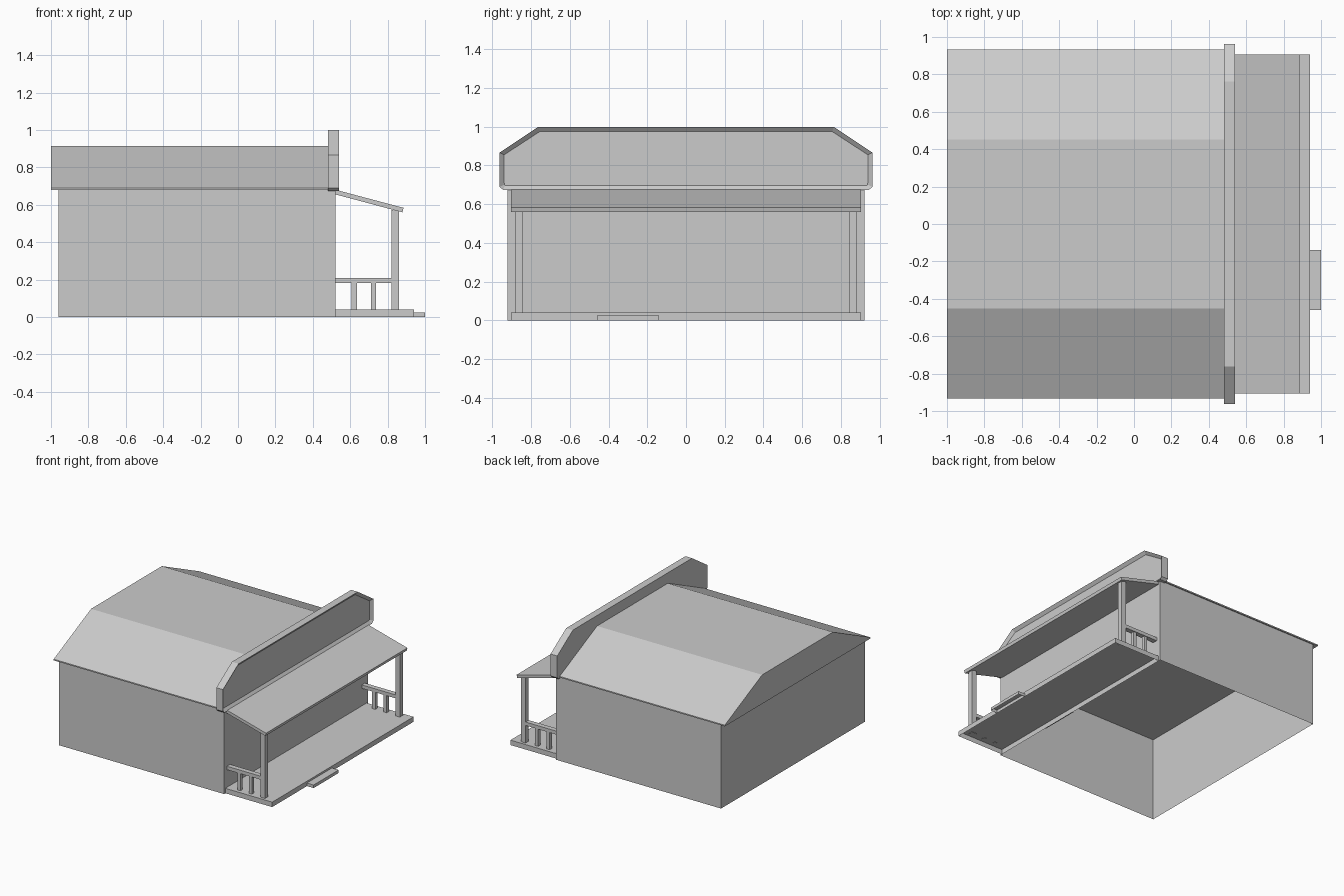
import bpy, bmesh
from mathutils import Vector

if "Cube" in bpy.data.objects:
    bpy.data.objects.remove(bpy.data.objects["Cube"])


def finish(name, bm):
    bmesh.ops.remove_doubles(bm, verts=bm.verts, dist=1e-5)
    me = bpy.data.meshes.new(name)
    bm.to_mesh(me)
    bm.free()
    ob = bpy.data.objects.new(name, me)
    bpy.context.collection.objects.link(ob)
    return ob


def box(name, x, y, z, open_faces=()):
    """Box from ranges; open_faces lists outward directions left open."""
    bm = bmesh.new()
    bmesh.ops.create_cube(bm, size=1)
    for v in bm.verts:
        v.co = [r[0] if c < 0 else r[1] for c, r in zip(v.co, (x, y, z))]
    bm.normal_update()
    gone = [f for f in bm.faces if any(f.normal.dot(Vector(d)) > 0.9 for d in open_faces)]
    bmesh.ops.delete(bm, geom=gone, context='FACES')
    return finish(name, bm)


def prism(pts, x0, x1):
    """Extrude a (y, z) profile along x; returns the bmesh."""
    bm = bmesh.new()
    face = bm.faces.new([bm.verts.new((x0, y, z)) for y, z in pts])
    ext = bmesh.ops.extrude_face_region(bm, geom=[face], use_keep_orig=True)
    bmesh.ops.translate(bm, vec=(x1 - x0, 0, 0),
                        verts=[v for v in ext['geom'] if isinstance(v, bmesh.types.BMVert)])
    bmesh.ops.recalc_face_normals(bm, faces=bm.faces)
    return bm


def mirrored(half):
    return half + [(-y, z) for y, z in reversed(half)]


DOWN, UP, FRONT = (0, 0, -1), (0, 0, 1), (1, 0, 0)
WALL_X, WALL_Y, EAVE = 0.52, 0.922, 0.68

# Side and back walls, open below and above
box("walls", (-0.96, WALL_X), (-WALL_Y, WALL_Y), (0, EAVE), (DOWN, UP, FRONT))

# Porch wall: a grid of panels whose door and window cells are pushed inward
openings = [(-0.46, -0.14, 0.04, 0.503)] + [
    (y, y + 0.245, 0.21, 0.47) for y in (-0.817, 0.08, 0.568)]
ys = sorted({-WALL_Y, WALL_Y} | {v for o in openings for v in o[:2]})
zs = sorted({0, EAVE} | {v for o in openings for v in o[2:]})
bm = bmesh.new()
grid = [[bm.verts.new((WALL_X, y, z)) for z in zs] for y in ys]
recess = {o: [] for o in openings}
for i in range(len(ys) - 1):
    for j in range(len(zs) - 1):
        f = bm.faces.new((grid[i][j], grid[i + 1][j], grid[i + 1][j + 1], grid[i][j + 1]))
        for o in openings:
            if o[0] <= ys[i] < o[1] and o[2] <= zs[j] < o[3]:
                recess[o].append(f)
for cells in recess.values():
    ext = bmesh.ops.extrude_face_region(bm, geom=cells)
    bmesh.ops.translate(bm, vec=(-0.05, 0, 0),
                        verts=[v for v in ext['geom'] if isinstance(v, bmesh.types.BMVert)])
finish("porch_wall", bm)

# Main roof with flat top and sloping sides
finish("main_roof", prism(mirrored([(0.932, EAVE), (0.932, 0.69), (0.453, 0.915)]), -1, 0.48))

# False front with a recessed panel
bm = prism(mirrored([(0.945, 0.673), (0.963, 0.69), (0.963, 0.867), (0.763, 1.0)]), 0.48, 0.54)
panel = [f for f in bm.faces if f.normal.x > 0.9]
bmesh.ops.inset_region(bm, faces=panel, thickness=0.026)
bmesh.ops.translate(bm, vec=(-0.02, 0, 0), verts=panel[0].verts)
finish("false_front", bm)

# Sloping porch roof: (x, z) section swept along y
bm = bmesh.new()
section = [(0.52, 0.681), (0.885, 0.584), (0.879, 0.560), (0.52, 0.656)]
face = bm.faces.new([bm.verts.new((x, -0.905, z)) for x, z in section])
ext = bmesh.ops.extrude_face_region(bm, geom=[face], use_keep_orig=True)
bmesh.ops.translate(bm, vec=(0, 1.81, 0),
                    verts=[v for v in ext['geom'] if isinstance(v, bmesh.types.BMVert)])
bmesh.ops.recalc_face_normals(bm, faces=bm.faces)
finish("porch_roof", bm)

# Porch deck and step, hollow underneath
box("porch_deck", (WALL_X, 0.94), (-0.905, 0.905), (0, 0.04), (DOWN,))
box("porch_step", (0.94, 1.0), (-0.46, -0.14), (0, 0.025), (DOWN,))

# Corner posts, end railings and balusters
for side, s in (("left", -1), ("right", 1)):
    def span(w):
        return (s * 0.863 - w / 2, s * 0.863 + w / 2)
    box(f"porch_post_{side}", (0.82, 0.86), span(0.04), (0.037, 0.572))
    box(f"handrail_{side}", (WALL_X, 0.82), span(0.04), (0.182, 0.21))
    for n, x in enumerate((0.622, 0.725)):
        box(f"baluster_{side}_{n + 1}", (x - 0.014, x + 0.014), span(0.028), (0.037, 0.185))
